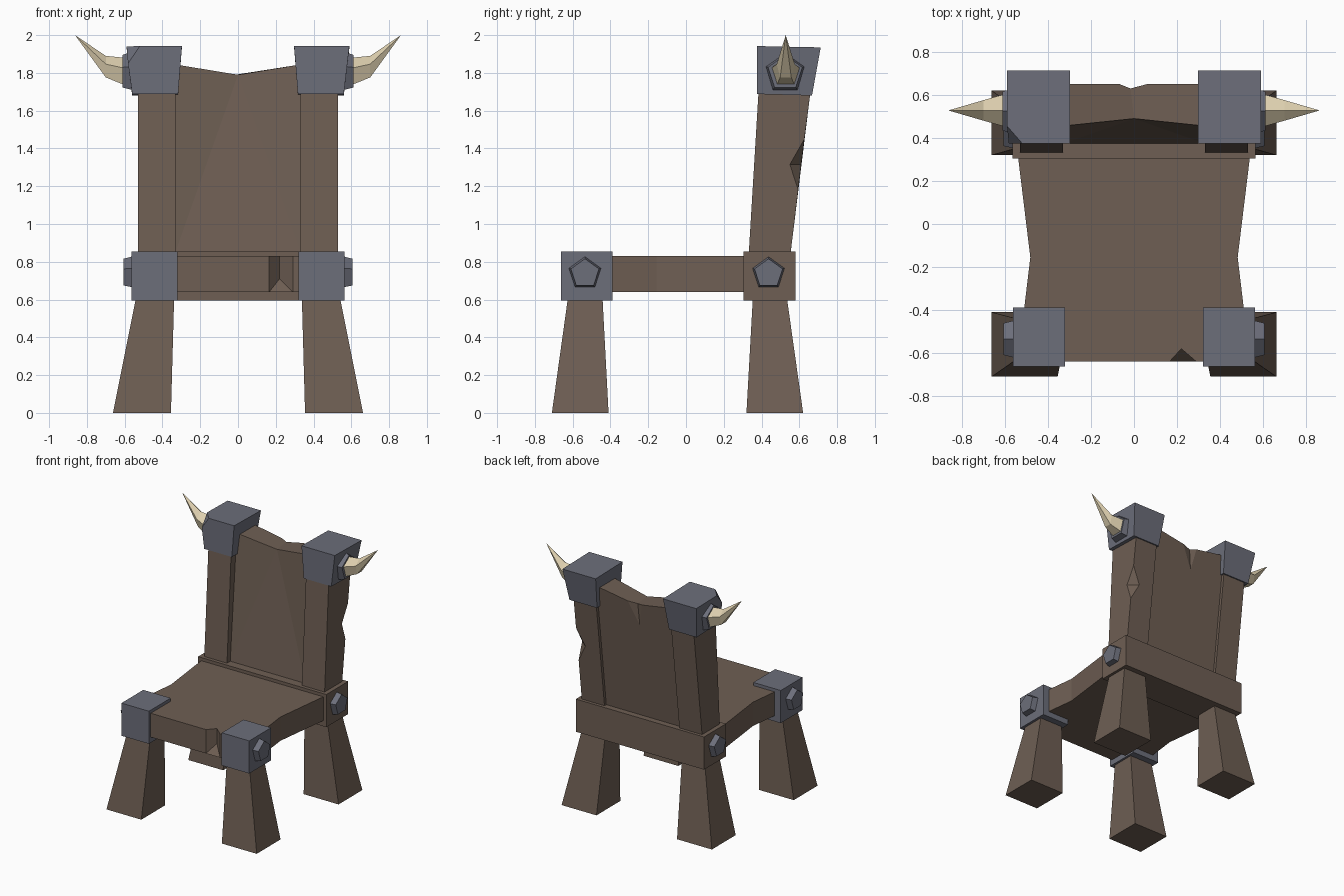
import bpy, bmesh, math

if "Cube" in bpy.data.objects:
    bpy.data.objects.remove(bpy.data.objects["Cube"])


def material(name, rgb):
    m = bpy.data.materials.new(name)
    m.diffuse_color = (*rgb, 1)
    m.use_nodes = True
    m.node_tree.nodes["Principled BSDF"].inputs["Base Color"].default_value = m.diffuse_color
    return m


WOOD = material("brown wood", (0.156, 0.113, 0.087))
METAL = material("grey metal", (0.150, 0.156, 0.195))
HORN = material("ivory horn", (0.73, 0.63, 0.43))


def build(name, verts, faces, mat, side=1):
    """Mesh from points and faces; side=-1 mirrors it across x."""
    bm = bmesh.new()
    vs = [bm.verts.new((x * side, y, z)) for x, y, z in verts]
    for f in faces:
        bm.faces.new([vs[i] for i in f])
    bmesh.ops.recalc_face_normals(bm, faces=bm.faces)
    me = bpy.data.meshes.new(name)
    bm.to_mesh(me)
    bm.free()
    me.materials.append(mat)
    ob = bpy.data.objects.new(name, me)
    bpy.context.collection.objects.link(ob)
    return ob


def rect(x0, x1, y0, y1, z0, z1=None):
    """Four corners; z0 is the front height, z1 the back height."""
    z1 = z0 if z1 is None else z1
    return [(x0, y0, z0), (x1, y0, z0), (x1, y1, z1), (x0, y1, z1)]


def loft(name, rings, mat, side=1):
    n = len(rings[0])
    faces = [list(range(n))]
    for k in range(len(rings) - 1):
        a, b = k * n, (k + 1) * n
        faces += [(a + i, a + (i + 1) % n, b + (i + 1) % n, b + i) for i in range(n)]
    last = (len(rings) - 1) * n
    faces.append(list(range(last, last + n)))
    return build(name, [p for r in rings for p in r], faces, mat, side)


def pentagon(x, y, z, ry, rz=None):
    rz = ry if rz is None else rz
    return [(x, y + ry * math.sin(i * math.tau / 5), z + rz * math.cos(i * math.tau / 5))
            for i in range(5)]


# Seat: waisted plank with a split in the front edge
seat = [(0.165, -0.64), (-0.54, -0.64), (-0.482, -0.155), (-0.54, 0.32),
        (0.54, 0.32), (0.482, -0.155), (0.54, -0.64), (0.29, -0.64)]
n = len(seat)
verts = [(x, y, 0.64) for x, y in seat] + [(x, y, 0.83) for x, y in seat]
verts += [(0.22, -0.58, 0.71), (0.22, -0.58, 0.83)]
faces = [(i, i + 1, n + i + 1, n + i) for i in range(n - 1)]
faces += [list(range(n)), list(range(n, 2 * n)) + [17],
          (0, 8, 17, 16), (7, 16, 17, 15), (0, 16, 7)]
build("seat", verts, faces, WOOD)

# Beam under the backrest
loft("back_beam", [rect(-0.565, 0.565, 0.305, 0.58, 0.595),
                   rect(-0.565, 0.565, 0.305, 0.58, 0.855)], WOOD)

# Backrest panel: dished front, sagging top, split at the back of the top edge
verts = [(-0.335, 0.372, 0.84), (0.335, 0.372, 0.84),
         (0.335, 0.455, 1.845), (0, 0.49, 1.79), (-0.335, 0.455, 1.845),
         (-0.335, 0.53, 0.84), (0.335, 0.53, 0.84),
         (0.335, 0.652, 1.845), (0.06, 0.65, 1.80), (-0.067, 0.65, 1.80),
         (-0.335, 0.652, 1.845), (-0.016, 0.63, 1.79), (-0.03, 0.624, 1.62)]
faces = [(0, 1, 3), (1, 2, 3), (0, 3, 4), (0, 5, 6, 1), (1, 6, 7, 2), (0, 4, 10, 5),
         (2, 7, 8, 11, 3), (3, 11, 9, 10, 4),
         (5, 10, 9, 12), (5, 12, 6), (6, 12, 8, 7), (8, 12, 11), (9, 11, 12)]
build("backrest_panel", verts, faces, WOOD)

for side, label in ((1, "right"), (-1, "left")):
    # Splayed legs
    loft("front_leg_" + label, [rect(0.355, 0.662, -0.71, -0.41, 0),
                                rect(0.338, 0.54, -0.625, -0.442, 0.61)], WOOD, side)
    loft("back_leg_" + label, [rect(0.355, 0.662, 0.32, 0.62, 0),
                               rect(0.338, 0.54, 0.354, 0.534, 0.61)], WOOD, side)

    # Leaning back posts, the right one chipped on its outer back edge
    low = rect(0.33, 0.53, 0.332, 0.553, 0.84)
    high = rect(0.33, 0.53, 0.387, 0.665, 1.75)
    if side == 1:
        chip = [(0.53, 0.594, 1.18), (0.53, 0.627, 1.45),
                (0.53, 0.55, 1.315), (0.46, 0.61, 1.315)]
        build("back_post_right", low + high + chip,
              [(0, 1, 2, 3), (4, 5, 6, 7), (0, 1, 5, 4), (0, 3, 7, 4),
               (1, 2, 8, 10, 9, 6, 5), (3, 7, 6, 9, 11, 8, 2),
               (9, 10, 11), (8, 11, 10)], WOOD)
    else:
        loft("back_post_left", [low, high], WOOD, side)

    # Metal corner blocks at the front of the seat
    loft("front_bracket_" + label, [rect(0.321, 0.563, -0.663, -0.388, 0.595),
                                    rect(0.321, 0.563, -0.663, -0.388, 0.855)], METAL, side)

    # Metal caps on the posts, the left one with a broken corner
    low = rect(0.317, 0.56, 0.375, 0.667, 1.688, 1.68)
    high = rect(0.297, 0.59, 0.375, 0.713, 1.942, 1.935)
    if side == 1:
        loft("post_cap_right", [low, high], METAL)
    else:
        chip = [(0.52, 0.375, 1.942), (0.59, 0.455, 1.940), (0.582, 0.375, 1.85)]
        build("post_cap_left", low + [high[0], high[2], high[3]] + chip,
              [(0, 1, 2, 3), (4, 7, 8, 5, 6), (0, 1, 9, 7, 4), (1, 2, 5, 8, 9),
               (2, 3, 6, 5), (3, 0, 4, 6), (7, 9, 8)], METAL, side)

    # Five-sided studs
    for name, y, z, x0, x1, r0, r1 in (("front_stud_", -0.535, 0.738, 0.54, 0.607, 0.095, 0.078),
                                       ("back_stud_", 0.437, 0.738, 0.54, 0.607, 0.095, 0.078),
                                       ("cap_stud_", 0.525, 1.80, 0.55, 0.612, 0.115, 0.095)):
        loft(name + label, [pentagon(x0, y, z, r0), pentagon(x1, y, z, r1)], METAL, side)

    # Upturned horns
    rings = [pentagon(0.60, 0.528, 1.80, 0.08), pentagon(0.70, 0.528, 1.827, 0.05, 0.063)]
    verts = rings[0] + rings[1] + [(0.863, 0.528, 2.0)]
    faces = [(0, 1, 2, 3, 4)]
    for i in range(5):
        j = (i + 1) % 5
        faces += [(i, j, j + 5, i + 5), (i + 5, j + 5, 10)]
    build("horn_" + label, verts, faces, HORN, side)
